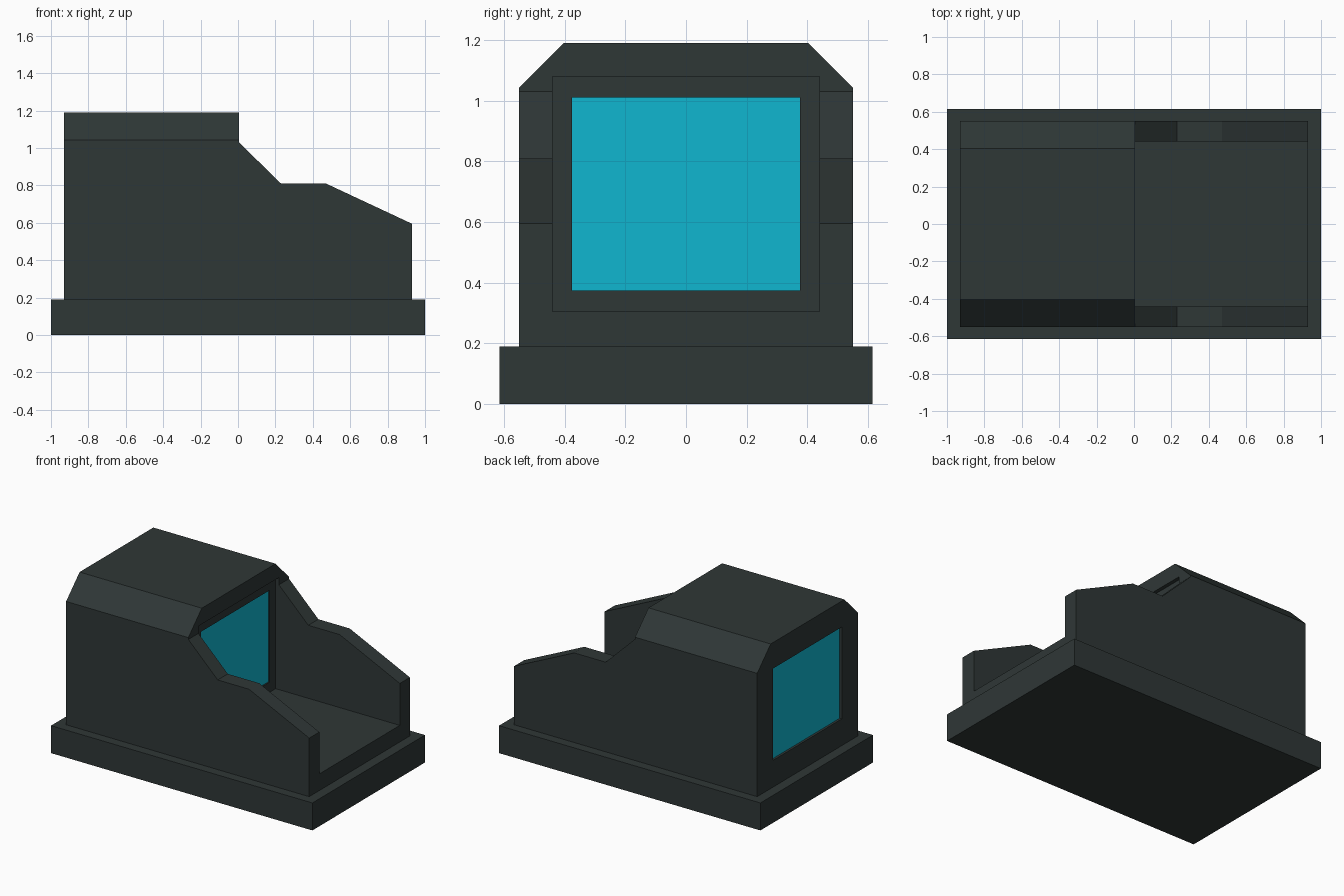
import bpy
import bmesh
from mathutils import Vector

if "Cube" in bpy.data.objects:
    bpy.data.objects.remove(bpy.data.objects["Cube"], do_unlink=True)


def material(name, rgb):
    mat = bpy.data.materials.new(name)
    mat.use_nodes = True
    color = (*rgb, 1)
    mat.diffuse_color = color
    mat.node_tree.nodes["Principled BSDF"].inputs["Base Color"].default_value = color
    return mat


SLATE = material("dark slate", (0.028, 0.038, 0.037))
CYAN = material("cyan glass", (0.005, 0.47, 0.63))


def finish(name, bm, mat):
    bmesh.ops.recalc_face_normals(bm, faces=bm.faces)
    mesh = bpy.data.meshes.new(name)
    bm.to_mesh(mesh)
    bm.free()
    mesh.materials.append(mat)
    obj = bpy.data.objects.new(name, mesh)
    bpy.context.collection.objects.link(obj)
    return obj


def box(name, low, high, mat=SLATE):
    low, high = Vector(low), Vector(high)
    bm = bmesh.new()
    bmesh.ops.create_cube(bm, size=1)
    for v in bm.verts:
        v.co = (low + high) / 2 + v.co * (high - low)
    return finish(name, bm, mat)


def cut(obj, cutter):
    mod = obj.modifiers.new("cut", "BOOLEAN")
    mod.operation = "DIFFERENCE"
    mod.solver = "EXACT"
    mod.object = cutter
    bpy.context.view_layer.objects.active = obj
    bpy.ops.object.modifier_apply(modifier=mod.name)
    bpy.data.objects.remove(cutter, do_unlink=True)


# Base plate
box("base", (-1, -0.615, 0), (1, 0.615, 0.19))

# Housing: side outline pulled across the width
REAR, HOOD_FRONT, FRONT, HALF, TOP = -0.93, 0.005, 0.93, 0.55, 1.19
outline = [(REAR, 0.19), (FRONT, 0.19), (FRONT, 0.595), (0.47, 0.81),
           (0.23, 0.81), (HOOD_FRONT, 1.03), (HOOD_FRONT, TOP), (REAR, TOP)]
bm = bmesh.new()
side = bm.faces.new([bm.verts.new((x, -HALF, z)) for x, z in outline])
pulled = bmesh.ops.extrude_face_region(bm, geom=[side])["geom"]
bmesh.ops.translate(bm, vec=(0, 2 * HALF, 0),
                    verts=[g for g in pulled if isinstance(g, bmesh.types.BMVert)])

# Chamfered long edges of the hood
long_edges = [e for e in bm.edges
              if all(v.co.z > TOP - 0.01 for v in e.verts)
              and abs(e.verts[0].co.y - e.verts[1].co.y) < 0.01]
bmesh.ops.bevel(bm, geom=long_edges, offset=0.147, segments=1, affect="EDGES")
housing = finish("housing", bm, SLATE)

# Open channel between the side walls, then the two window recesses
cut(housing, box("channel_cutter", (-0.02, -0.44, 0.305), (1.2, 0.44, 1.08)))
W, LOW, HIGH = 0.375, 0.375, 1.01
cut(housing, box("front_recess_cutter", (-0.035, -W, LOW), (0.1, W, HIGH)))
cut(housing, box("rear_recess_cutter", (-1.1, -W, LOW), (REAR + 0.022, W, HIGH)))

# Glass plates seated in the recesses
for name, x in (("front_glass", -0.036), ("rear_glass", REAR + 0.016)):
    box(name, (x, -W, LOW), (x + 0.007, W, HIGH), CYAN)
